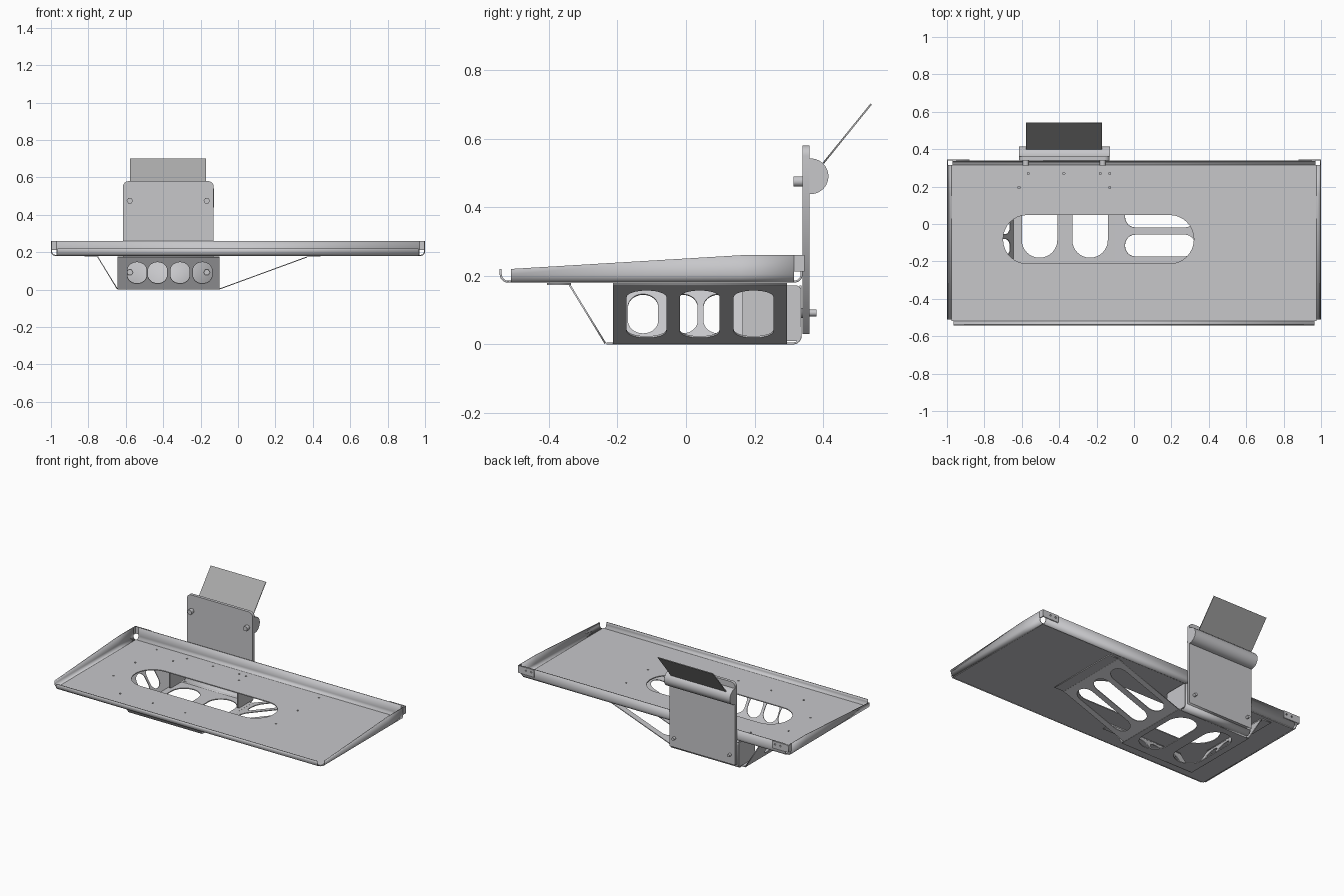
import bpy, bmesh
from math import sin, cos, pi
from mathutils import Matrix, Vector

cube = bpy.data.objects.get("Cube")
if cube:
    bpy.data.objects.remove(cube)

X, Y, Z = Vector((1, 0, 0)), Vector((0, 1, 0)), Vector((0, 0, 1))
T = 0.006  # sheet thickness


def material(name, rgb):
    m = bpy.data.materials.new(name)
    m.use_nodes = True
    m.diffuse_color = (*rgb, 1)
    m.node_tree.nodes["Principled BSDF"].inputs["Base Color"].default_value = (*rgb, 1)
    return m


STEEL = material("light steel", (0.57, 0.57, 0.59))
GREY = material("flap grey", (0.4, 0.4, 0.4))


def add(name, mesh, mat, matrix=Matrix()):
    mesh.name = name
    mesh.materials.clear()
    mesh.materials.append(mat)
    ob = bpy.data.objects.new(name, mesh)
    ob.matrix_world = matrix
    bpy.context.collection.objects.link(ob)
    return ob


def arc(cx, cy, r, a0, a1, n=8):
    return [(cx + r * cos(a0 + (a1 - a0) * i / n), cy + r * sin(a0 + (a1 - a0) * i / n))
            for i in range(n + 1)]


def rounded(x0, x1, y0, y1, r):
    """Rounded rectangle; r of half the short side gives a slot."""
    corners = [(x1 - r, y1 - r), (x0 + r, y1 - r), (x0 + r, y0 + r), (x1 - r, y0 + r)]
    return [p for i, c in enumerate(corners) for p in arc(*c, r, i * pi / 2, (i + 1) * pi / 2)]


def rect(x0, x1, y0, y1):
    return [(x0, y0), (x1, y0), (x1, y1), (x0, y1)]


def dot(x, y, r=0.006):
    return arc(x, y, r, 0, 2 * pi, 8)[:-1]


def plate(name, outline, holes=(), origin=(0, 0, 0), u=X, v=Y, t=T, mat=STEEL):
    """Flat sheet cut from an outline with holes, in the plane of u and v."""
    cu = bpy.data.curves.new(name, 'CURVE')
    cu.dimensions, cu.fill_mode, cu.extrude = '2D', 'BOTH', t / 2
    for pts in [outline, *holes]:
        s = cu.splines.new('POLY')
        s.points.add(len(pts) - 1)
        for p, q in zip(s.points, pts):
            p.co = (q[0], q[1], 0, 1)
        s.use_cyclic_u = True
    tmp = bpy.data.objects.new("outline", cu)
    bpy.context.collection.objects.link(tmp)
    dg = bpy.context.evaluated_depsgraph_get()
    mesh = bpy.data.meshes.new_from_object(tmp.evaluated_get(dg))
    bpy.data.objects.remove(tmp)
    u, v = Vector(u).normalized(), Vector(v).normalized()
    m = Matrix((u, v, u.cross(v))).transposed().to_4x4()
    return add(name, mesh, mat, Matrix.Translation(origin) @ m)


def smooth(ob):
    bpy.ops.object.select_all(action='DESELECT')
    ob.select_set(True)
    bpy.context.view_layer.objects.active = ob
    bpy.ops.object.shade_smooth_by_angle()


def loft(name, rows):
    """Bent sheet through rows of points."""
    bm = bmesh.new()
    vs = [[bm.verts.new(p) for p in row] for row in rows]
    for a, b in zip(vs, vs[1:]):
        for i in range(len(a) - 1):
            bm.faces.new((a[i], a[i + 1], b[i + 1], b[i]))
    bmesh.ops.recalc_face_normals(bm, faces=bm.faces)
    mesh = bpy.data.meshes.new(name)
    bm.to_mesh(mesh)
    bm.free()
    ob = add(name, mesh, STEEL)
    mod = ob.modifiers.new("thickness", 'SOLIDIFY')
    mod.thickness, mod.offset = T, 0
    smooth(ob)


def lip(edge, floor, top, r=0.022):
    """Cross-section of a folded edge: (outward distance, height)."""
    return [(edge - r, floor)] + arc(edge - r, floor + r, r, -pi / 2, 0, 6)[1:] + [(edge, top)]


# Tray floor with the long opening and small screw holes
FLOOR = 0.183
screws = [(-.79, .27), (-.79, .045), (-.79, -.185), (-.615, .195), (-.565, .27), (-.375, .27),
          (-.18, .27), (-.13, .27), (-.13, .195), (.41, .27), (.41, .045), (.41, -.185),
          (-.61, -.37), (-.37, -.37), (-.13, -.37)]
plate("tray_floor", rect(-.975, .975, -.518, .315),
      [rounded(-.7, .32, -.212, .048, .129)] + [dot(*s) for s in screws], (0, 0, FLOOR))

# Folded edges of the tray
loft("tray_front_lip", [[(x, -d, z) for d, z in lip(.54, FLOOR, .22)] for x in (-.965, .965)])
loft("tray_back_lip", [[(x, d, z) for d, z in lip(.337, FLOOR, .26)] for x in (-.97, .97)])
for side, s in (("left", 1), ("right", -1)):
    loft(side + "_tray_wall", [[(s * d, y, z) for d, z in lip(.997, FLOOR, top)]
                               for y, top in ((-.51, .22), (.16, .26), (.315, .26))])
    plate(side + "_tray_wall_end", rect(.315, .346, .212, .26), (), (s * .997, 0, 0), Y, Z)
    plate(side + "_corner_tab", rect(.88, .997, .212, .26),
          [dot(.9, .24), dot(.94, .24)], (0, .343, 0), X * s, Z)

# Bracket base with two wide slots
X0, X1, Y0, Y1 = -.645, -.1, -.212, .295
plate("bracket_base", rect(X0, X1, Y0 - .02, Y1),
      [rounded(-.6, -.41, -.18, .25, .094), rounded(-.33, -.14, -.18, .25, .094)], (0, 0, .003))

# Sloping struts and their feet, running from the base up to the tray
RISE = .172
plate("front_strut", rect(X0, X1, 0, .2),
      [rounded(c - .051, c + .051, .036, .17, .05) for c in (-.54, -.43, -.31, -.19)],
      (0, -.235, .003), X, (0, -.105, RISE), .005)
plate("front_foot", rect(X0, X1, -.405, -.335), (), (0, 0, .176), t=.005)
plate("long_strut", rect(Y0, Y1, 0, .5),
      [rounded(c - .058, c + .058, .055, .455, .057) for c in (-.115, .04, .197)],
      (X1, 0, .003), Y, (.47, 0, RISE), .005)
plate("long_foot", rect(.365, .44, Y0, Y1), (), (0, 0, .176), t=.005)
plate("short_strut", rect(Y0, Y1, 0, .2),
      [rounded(c - .044, c + .044, .033, .167, .043) for c in (-.125, -.01, .095)],
      (X0, 0, .003), Y, (-.105, 0, RISE), .005)
plate("short_foot", rect(-.82, -.745, Y0, Y1), (), (0, 0, .176), t=.005)

# Back flange of the bracket, folded up from the base, with side gussets
loft("bracket_back_flange", [[(x, d, z) for d, z in [(.29, .003)] + lip(.334, .003, .172)]
                             for x in (-.62, -.12)])
for side, x in (("left", -.12), ("right", -.622)):
    plate(side + "_gusset", rounded(.165, .335, .01, .172, .015), (), (x, 0, 0), Y, Z)

# Upright plate with rounded top corners
top = arc(-.16, .55, .03, 0, pi / 2) + arc(-.585, .55, .03, pi / 2, pi)
plate("upright_plate", [(-.615, .03), (-.13, .03)] + top, (), (0, .35, 0), X, Z, .02)

# Half-round bar behind the plate, and the tilted flap
bar = plate("half_round_bar", [(.36, .438)] + arc(.363, .49, .052, -pi / 2, pi / 2, 20) + [(.36, .542)],
            (), (-.372, 0, 0), Y, Z, .485)
smooth(bar)
plate("flap", rect(-.578, -.17, 0, .222), (), (0, .4, .528), X, (0, .14, .173), .005, GREY)


# Bolts through the plate
def bolt(name, x, z, y0, y1, r, sides):
    pts = arc(x, z, r, 0, 2 * pi, sides)[:-1]
    plate(name, pts, (), (0, (y0 + y1) / 2, 0), X, Z, y1 - y0)


for side, x in (("left", -.167), ("right", -.578)):
    bolt(side + "_upper_bolt_head", x, .475, .313, .341, .017, 6)
    bolt(side + "_upper_bolt_shank", x, .475, .34, .38, .01, 12)
    bolt(side + "_lower_bolt_head", x, .092, .305, .34, .017, 6)
    bolt(side + "_lower_bolt_shank", x, .092, .33, .38, .01, 12)
